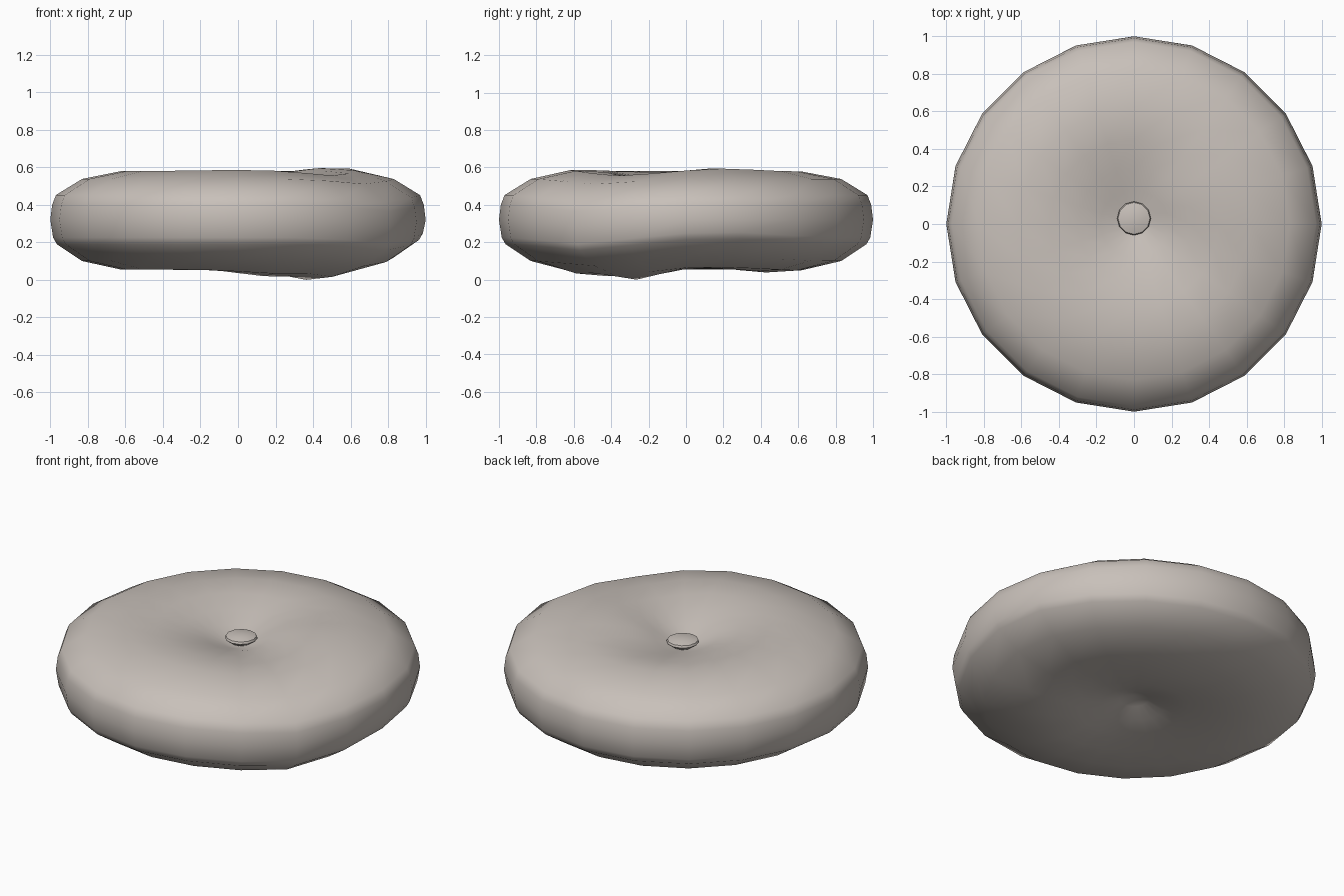
import bpy, bmesh, math

if "Cube" in bpy.data.objects:
    bpy.data.objects.remove(bpy.data.objects["Cube"])

SEG = 20

fabric = bpy.data.materials.new("warm grey fabric")
fabric.diffuse_color = (0.58, 0.53, 0.49, 1)
fabric.use_nodes = True
fabric.node_tree.nodes["Principled BSDF"].inputs["Base Color"].default_value = fabric.diffuse_color

# soft lumps: x, y, height, width
SAG = [(0.82, -0.58, -0.035, 0.22)]
TOP_LUMPS = [(0.47, 0.17, 0.02, 0.14), (0.0, -0.42, 0.012, 0.16),
             (0.12, -0.26, -0.015, 0.12), (-0.05, 0.28, -0.03, 0.15),
             (0.4, -0.28, -0.025, 0.15), (0.2, 0.14, 0.02, 0.09)]
BOTTOM_LUMPS = [(0.40, -0.28, -0.055, 0.12), (0.13, -0.47, -0.035, 0.12),
                (1.0, 0.2, 0.03, 0.3), (0.1, 0.36, -0.02, 0.15)]


def lump(x, y, lumps):
    return sum(h * math.exp(-((x - a) ** 2 + (y - b) ** 2) / (2 * w * w))
               for a, b, h, w in lumps)


def revolve(name, profile, seg, offset=None, centre=(0, 0, 0), angle=40):
    """Closed turned shape; the first and last profile points lie on the axis."""
    bm = bmesh.new()
    rings = []
    for i, (r, z) in enumerate(profile):
        ring = []
        for k in range(seg if r > 0 else 1):
            t = 2 * math.pi * k / seg
            x, y = r * math.cos(t), r * math.sin(t)
            dz = offset(x, y, i) if offset else 0
            ring.append(bm.verts.new((x + centre[0], y + centre[1], z + dz + centre[2])))
        rings.append(ring)
    for a, b in zip(rings, rings[1:]):
        for k in range(seg):
            n = (k + 1) % seg
            if len(a) == 1:
                bm.faces.new((a[0], b[n], b[k]))
            elif len(b) == 1:
                bm.faces.new((a[k], a[n], b[0]))
            else:
                bm.faces.new((a[k], a[n], b[n], b[k]))
    bmesh.ops.recalc_face_normals(bm, faces=bm.faces)
    me = bpy.data.meshes.new(name)
    bm.to_mesh(me)
    bm.free()
    ob = bpy.data.objects.new(name, me)
    bpy.context.collection.objects.link(ob)
    me.materials.append(fabric)
    bpy.ops.object.select_all(action='DESELECT')
    ob.select_set(True)
    bpy.context.view_layer.objects.active = ob
    bpy.ops.object.shade_smooth_by_angle(angle=math.radians(angle))
    return ob


# cushion: dimpled underside, rounded wall, dimpled top
profile = [(0, 0.15), (0.08, 0.125), (0.18, 0.092), (0.30, 0.07), (0.45, 0.058),
           (0.62, 0.056), (0.83, 0.10), (0.965, 0.19), (0.985, 0.225), (1.0, 0.32),
           (0.99, 0.40), (0.97, 0.452), (0.83, 0.538), (0.62, 0.58), (0.45, 0.576),
           (0.30, 0.553), (0.18, 0.518), (0.08, 0.48), (0, 0.46)]


def cushion_offset(x, y, i):
    return lump(x, y, SAG) + lump(x, y, BOTTOM_LUMPS if i < 9 else TOP_LUMPS if i > 10 else [])


cushion = revolve("cushion", profile, SEG, cushion_offset)

# rest the cushion exactly on the floor
low = min(v.co.z for v in cushion.data.vertices)
for v in cushion.data.vertices:
    if v.co.z < 0.1:
        v.co.z -= low * (0.1 - v.co.z) / (0.1 - low)

# tufting button in the dimple
revolve("button", [(0, -0.03), (0.06, -0.025), (0.09, 0), (0.085, 0.012), (0.05, 0.021), (0, 0.024)],
        12, centre=(0, 0.03, 0.495))
